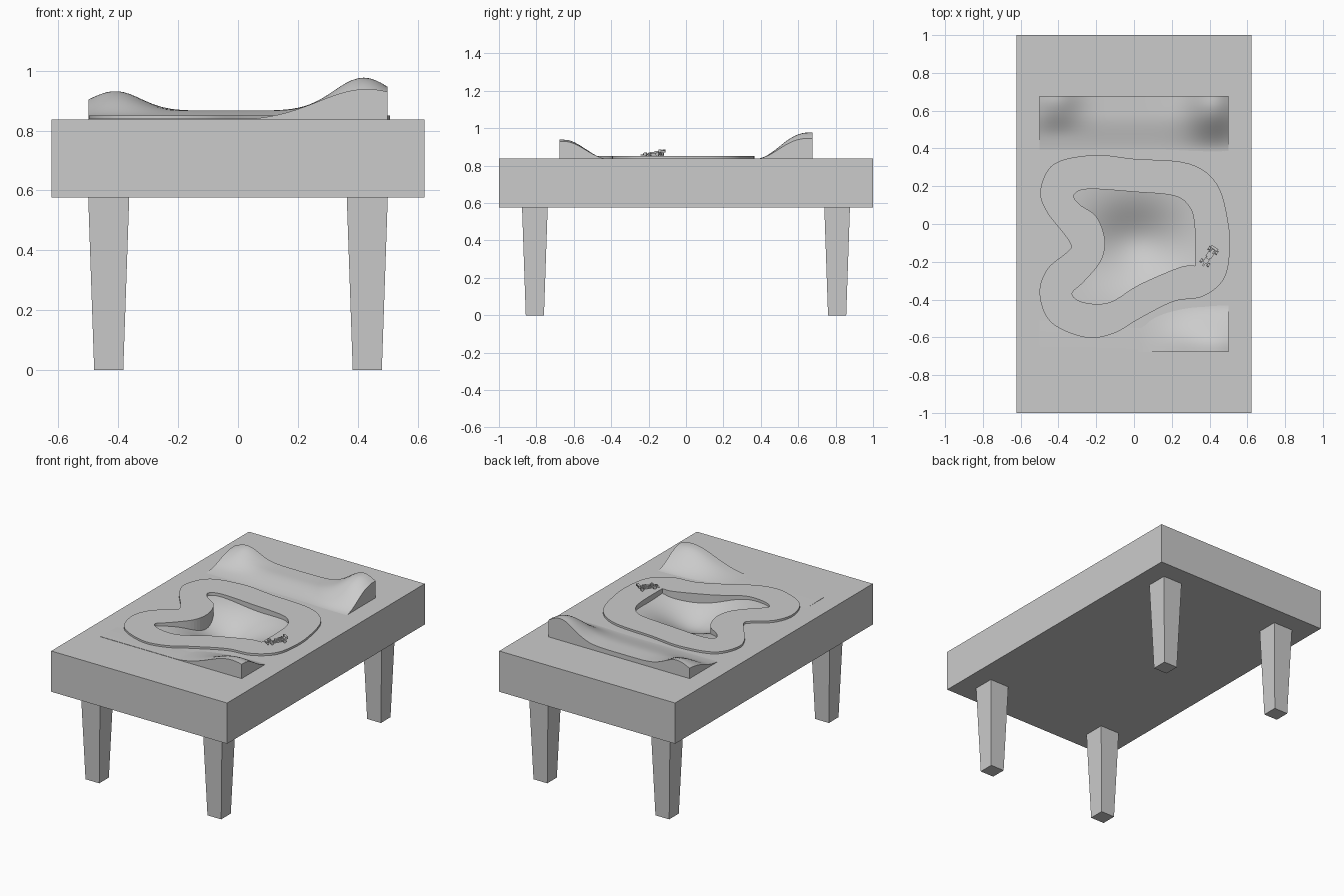
import bpy, bmesh, math
from mathutils import Vector, Matrix

cube = bpy.data.objects.get("Cube")
if cube:
    bpy.data.objects.remove(cube, do_unlink=True)

TOP, UNDER = 0.838, 0.577
TRACK_TOP = 0.851

grey = bpy.data.materials.new("plain_grey")
grey.use_nodes = True
grey.diffuse_color = (0.6, 0.6, 0.6, 1)
grey.node_tree.nodes["Principled BSDF"].inputs["Base Color"].default_value = (0.6, 0.6, 0.6, 1)


def finish(name, bm, parent=None):
    """Turn a bmesh into a named grey object."""
    bmesh.ops.recalc_face_normals(bm, faces=bm.faces)
    mesh = bpy.data.meshes.new(name)
    bm.to_mesh(mesh)
    bm.free()
    mesh.materials.append(grey)
    obj = bpy.data.objects.new(name, mesh)
    bpy.context.collection.objects.link(obj)
    obj.parent = parent
    return obj


def box_mesh(center, size, bottom_scale=1.0):
    """Box whose lower face may be narrower than the upper one."""
    bm = bmesh.new()
    bmesh.ops.create_cube(bm, size=1)
    for v in bm.verts:
        taper = bottom_scale if v.co.z < 0 else 1
        v.co = Vector(center) + Vector((v.co.x * size[0] * taper,
                                        v.co.y * size[1] * taper,
                                        v.co.z * size[2]))
    return bm


def box(name, center, size, bottom_scale=1.0, parent=None):
    return finish(name, box_mesh(center, size, bottom_scale), parent)


def smooth_loop(points, steps=6):
    """Closed smooth path through the given points."""
    pts = [Vector(p) for p in points]
    count = len(pts)
    path = []
    for i in range(count):
        a, b, c, d = (pts[(i + k) % count] for k in (-1, 0, 1, 2))
        for s in range(steps):
            t = s / steps
            path.append(0.5 * (2 * b + (c - a) * t + (2 * a - 5 * b + 4 * c - d) * t ** 2
                               + (3 * b - a - 3 * c + d) * t ** 3))
    return path


def smoothstep(start, end, value):
    t = min(max((value - start) / (end - start), 0), 1)
    return t * t * (3 - 2 * t)


def bump(value, middle, width):
    return math.exp(-((value - middle) / width) ** 2)


# Outlines of the race track
outer = smooth_loop([
    (-.21, .365), (0, .345), (.29, .32), (.44, .21), (.5, 0), (.505, -.17),
    (.47, -.3), (.36, -.385), (.21, -.41), (.03, -.5), (-.11, -.58), (-.26, -.6),
    (-.44, -.52), (-.5, -.37), (-.46, -.24), (-.355, -.15), (-.333, -.117),
    (-.365, -.06), (-.465, .07), (-.495, .185), (-.42, .32)])
inner = smooth_loop([
    (-.317, .155), (-.24, .185), (0, .17), (.21, .15), (.29, .095), (.32, 0),
    (.323, -.205), (.315, -.22), (.24, -.23), (.03, -.32), (-.13, -.415),
    (-.265, -.415), (-.328, -.37), (-.265, -.305), (-.175, -.195), (-.155, -.08),
    (-.2, .04), (-.29, .105)])

# Table body: the upper face is refilled around a well inside the track
bm = box_mesh((0, 0, (TOP + UNDER) / 2), (1.246, 2, TOP - UNDER))
lid = max(bm.faces, key=lambda f: f.calc_center_median().z)
border = list(lid.edges)
bmesh.ops.delete(bm, geom=[lid], context="FACES_ONLY")
ring = [bm.verts.new((p.x, p.y, TOP)) for p in inner]
well = [bm.edges.new((v, ring[i - 1])) for i, v in enumerate(ring)]
bmesh.ops.triangle_fill(bm, use_beauty=True, edges=border + well, normal=(0, 0, 1))
walls = bmesh.ops.extrude_edge_only(bm, edges=well)["geom"]
bmesh.ops.translate(bm, vec=(0, 0, -0.14),
                    verts=[g for g in walls if isinstance(g, bmesh.types.BMVert)])
finish("table_body", bm)

# Tapered legs
for side, sx in (("left", 1), ("right", -1)):
    for end, sy in (("front", -1), ("back", 1)):
        box(f"{end}_{side}_leg", (sx * 0.432, sy * 0.808, UNDER / 2),
            (0.137, 0.137, UNDER), 0.71)

# Track slab: filled ring between the two outlines
curve = bpy.data.curves.new("track_outline", "CURVE")
curve.dimensions = "2D"
curve.fill_mode = "BOTH"
curve.extrude = (TRACK_TOP - TOP) / 2
for path in (outer, inner):
    spline = curve.splines.new("POLY")
    spline.points.add(len(path) - 1)
    for point, p in zip(spline.points, path):
        point.co = (p.x, p.y, 0, 1)
    spline.use_cyclic_u = True
curve.materials.append(grey)
track = bpy.data.objects.new("race_track", curve)
track.location.z = (TRACK_TOP + TOP) / 2
bpy.context.collection.objects.link(track)


# Landscape: hills at both ends, hollow in the middle, skirt around the edge
def ground(x, y):
    ridge = 0.03 * smoothstep(0.37, 0.58, y)
    small_hill = 0.065 * bump(x, -0.41, 0.12) * smoothstep(0.46, 0.67, y)
    big_hill = 0.11 * bump(x, 0.42, 0.14) * smoothstep(0.38, 0.65, y)
    front = max(0.106 * bump(x, 0.43, 0.23) - 0.004, 0.003) * smoothstep(-0.42, -0.65, y)
    hollow = 0.12 * bump(x, 0.01, 0.24) * bump(y, -0.1, 0.2)
    return TOP - 0.001 + ridge + small_hill + big_hill + front - hollow


bm = bmesh.new()
bmesh.ops.create_grid(bm, x_segments=50, y_segments=68, size=1)
for v in bm.verts:
    v.co.x *= 0.5
    v.co.y *= 0.677
    v.co.z = ground(v.co.x, v.co.y)
for f in bm.faces:
    f.smooth = True
rim = [e for e in bm.edges if e.is_boundary]
skirt = bmesh.ops.extrude_edge_only(bm, edges=rim)["geom"]
for g in skirt:
    if isinstance(g, bmesh.types.BMVert):
        g.co.z = TOP - 0.01
    elif isinstance(g, bmesh.types.BMFace):
        g.smooth = False
for e in rim:
    e.smooth = False
finish("landscape", bm)

# Little race car, nose along its own -y
car = bpy.data.objects.new("race_car", None)
bpy.context.collection.objects.link(car)
car.location = (0.395, -0.175, TRACK_TOP)
car.rotation_euler.z = math.radians(-33)
box("car_floor", (0, 0.005, 0.006), (0.026, 0.08, 0.004), parent=car)
box("car_nose", (0, -0.04, 0.010), (0.009, 0.045, 0.008), parent=car)
box("car_body", (0, 0.018, 0.014), (0.016, 0.06, 0.014), parent=car)
box("car_engine_cover", (0, 0.022, 0.024), (0.008, 0.025, 0.008), parent=car)
box("front_wing", (0, -0.061, 0.006), (0.048, 0.010, 0.003), parent=car)
box("rear_wing", (0, 0.056, 0.031), (0.040, 0.014, 0.004), parent=car)
for side, sx in (("left", 1), ("right", -1)):
    box(f"{side}_side_pod", (sx * 0.012, 0.012, 0.012), (0.009, 0.03, 0.009), parent=car)
    box(f"{side}_wing_plate", (sx * 0.02, 0.056, 0.026), (0.002, 0.016, 0.016), parent=car)
    for end, y in (("front", -0.036), ("rear", 0.042)):
        bm = bmesh.new()
        bmesh.ops.create_cone(
            bm, cap_ends=True, segments=16, radius1=0.010, radius2=0.010, depth=0.011,
            matrix=Matrix.Translation((sx * 0.022, y, 0.010)) @ Matrix.Rotation(math.pi / 2, 4, "Y"))
        finish(f"{end}_{side}_wheel", bm, car)
for end, y in (("front", -0.036), ("rear", 0.042)):
    box(f"{end}_axle", (0, y, 0.010), (0.04, 0.003, 0.003), parent=car)
